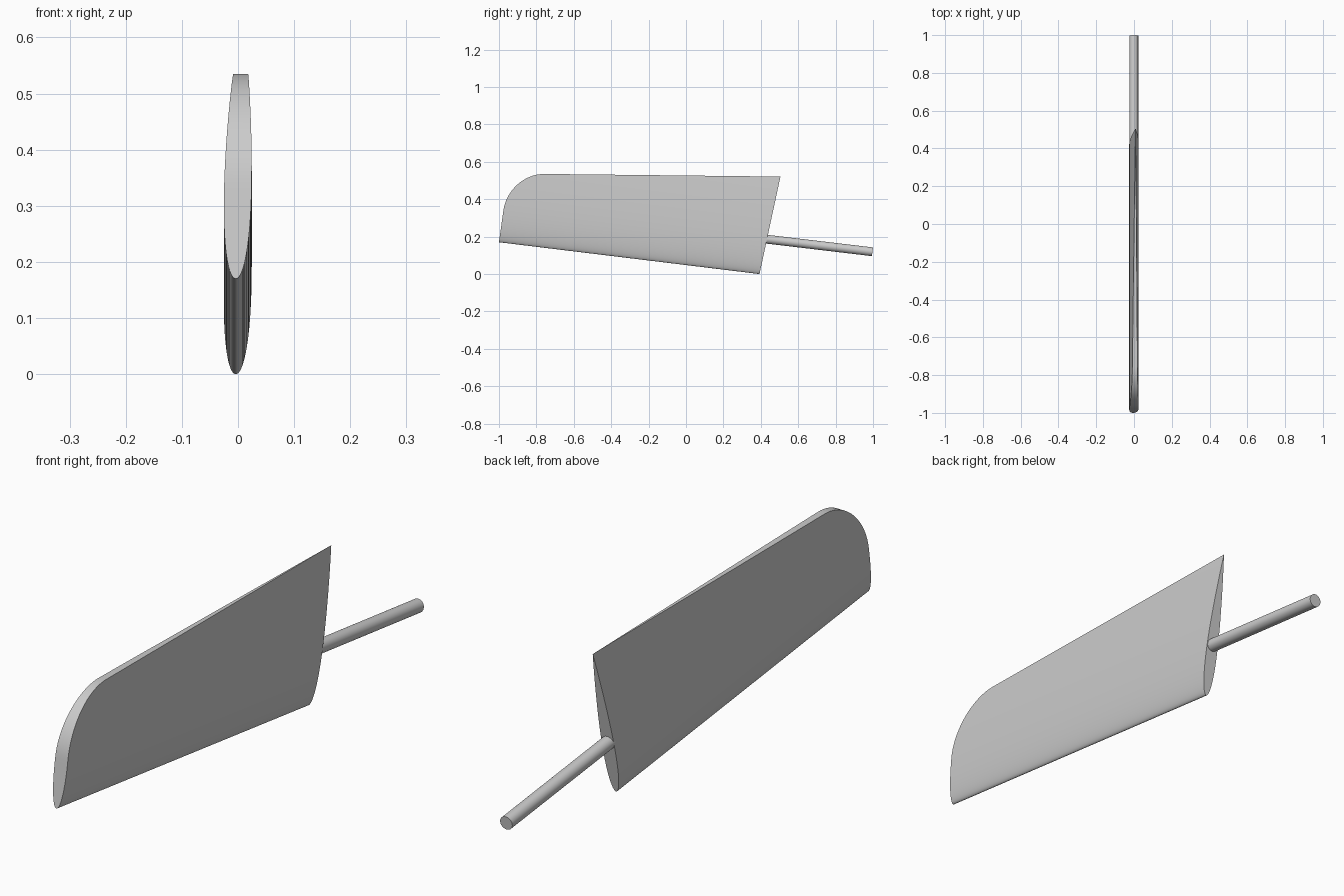
import bpy, bmesh, math
from mathutils import Vector

cube = bpy.data.objects.get("Cube")
if cube:
    bpy.data.objects.remove(cube, do_unlink=True)

grey = bpy.data.materials.new("light_grey")
grey.use_nodes = True
grey.diffuse_color = (0.6, 0.6, 0.6, 1)
grey.node_tree.nodes["Principled BSDF"].inputs["Base Color"].default_value = (0.6, 0.6, 0.6, 1)

# Key points of the side outline, as (y, z)
tip_low = Vector((-1.0, 0.17))
tip_high = Vector((-0.977, 0.335))
arc_corner = Vector((-0.953, 0.537))
arc_end = Vector((-0.757, 0.535))
root_high = Vector((0.505, 0.521))
root_low = Vector((0.393, 0.0))

span = (root_low - tip_low).normalized()
chord_dir = Vector((-span.y, span.x))
chord = (root_high - root_low).dot(chord_dir)


def half_thickness(v):
    """Symmetric foil with a round nose and a sharp tail."""
    t = min(max(v / chord, 0), 1)
    shape = 0.2969 * math.sqrt(t) - 0.126 * t - 0.3516 * t**2 + 0.2843 * t**3 - 0.1036 * t**4
    return 0.049 * 5 * shape


def finish(bm, name):
    bmesh.ops.remove_doubles(bm, verts=bm.verts, dist=0.00001)
    bmesh.ops.recalc_face_normals(bm, faces=bm.faces)
    mesh = bpy.data.meshes.new(name)
    bm.to_mesh(mesh)
    bm.free()
    mesh.materials.append(grey)
    obj = bpy.data.objects.new(name, mesh)
    bpy.context.collection.objects.link(obj)
    bpy.ops.object.select_all(action="DESELECT")
    obj.select_set(True)
    bpy.context.view_layer.objects.active = obj
    bpy.ops.object.shade_smooth_by_angle(angle=math.radians(30))
    return obj


# Blade: straight tip, elliptical corner and long trailing edge
outline = [tip_low.lerp(tip_high, (i / 20) ** 2) for i in range(21)]
for i in range(1, 21):
    a = math.pi / 2 * i / 20
    outline.append(arc_corner + (tip_high - arc_corner) * (1 - math.sin(a))
                   + (arc_end - arc_corner) * (1 - math.cos(a)))
outline += [arc_end.lerp(root_high, i / 12) for i in range(1, 13)]

bm = bmesh.new()
rows = []
for p in outline:
    v = (p - tip_low).dot(chord_dir)
    q = root_low.lerp(root_high, v / chord)
    middle = -0.004 + 0.0226 * v
    half = half_thickness(v)
    rows.append([bm.verts.new((x, e.x, e.y)) for x, e in (
        (middle - half, p), (middle - half, q), (middle + half, q), (middle + half, p))])
for low, high in zip(rows, rows[1:]):
    for i in range(4):
        j = (i + 1) % 4
        bm.faces.new((low[i], low[j], high[j], high[i]))
finish(bm, "blade")

# Round shaft running parallel to the leading edge
shaft_start = Vector((-0.001, 0.425, 0.187))
shaft_end = Vector((-0.001, 0.997, 0.119))
axis = shaft_end - shaft_start
bm = bmesh.new()
bmesh.ops.create_cone(bm, cap_ends=True, segments=48, radius1=0.0235, radius2=0.0235,
                      depth=axis.length)
shaft = finish(bm, "shaft")
shaft.location = (shaft_start + shaft_end) / 2
shaft.rotation_euler = axis.to_track_quat("Z", "Y").to_euler()
